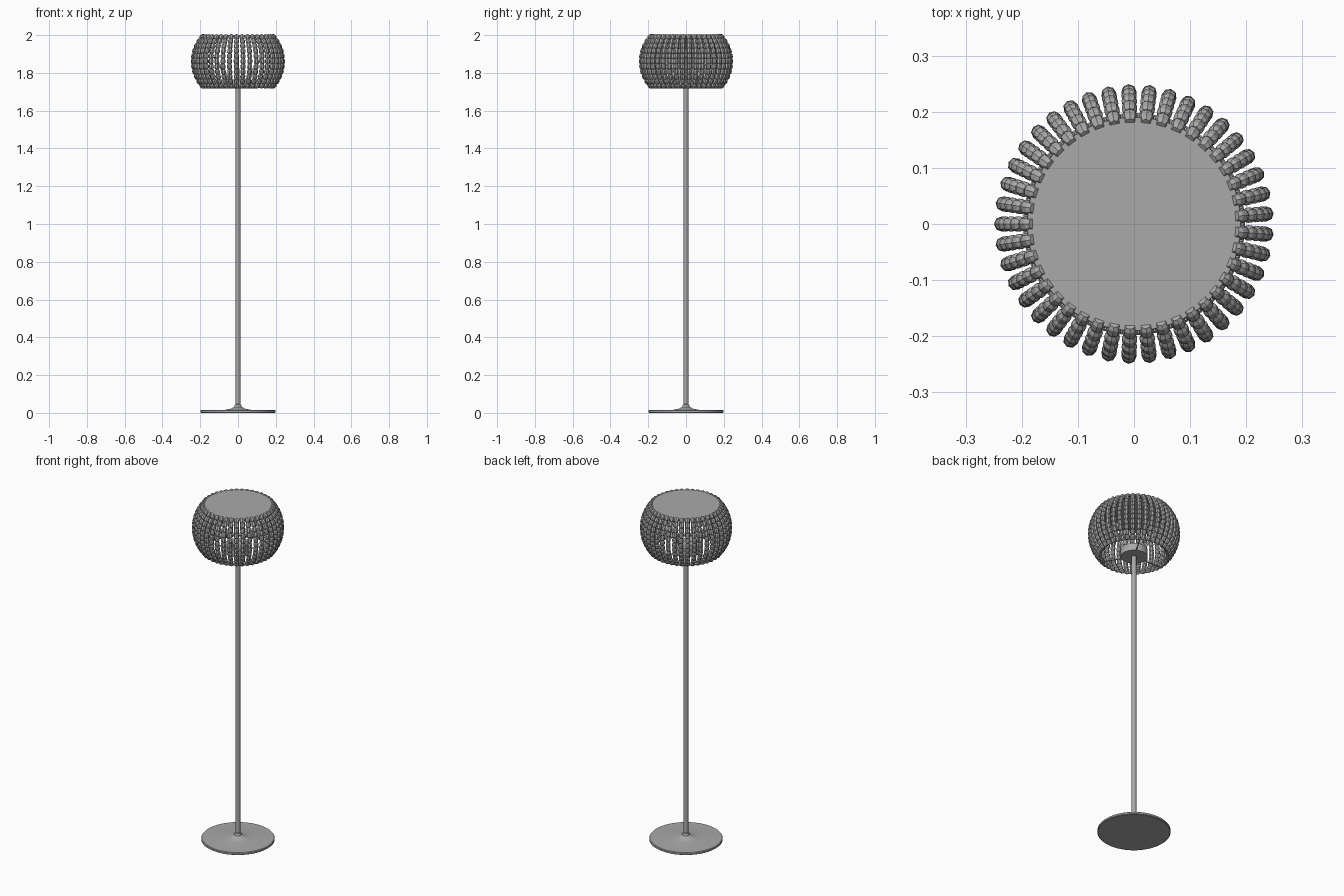
import bpy, bmesh
from math import sin, cos, pi, asin
from mathutils import Matrix, Vector

cube = bpy.data.objects.get("Cube")
if cube:
    bpy.data.objects.remove(cube)

metal = bpy.data.materials.new("satin grey")
GREY = (0.4, 0.4, 0.4, 1)
metal.diffuse_color = GREY
metal.use_nodes = True
metal.node_tree.nodes["Principled BSDF"].inputs["Base Color"].default_value = GREY


def lathe(bm, profile, sides, matrix=Matrix()):
    """Revolve (radius, height) pairs about z, capping both ends."""
    rings = [[bm.verts.new(matrix @ Vector((r * cos(2 * pi * i / sides), r * sin(2 * pi * i / sides), z)))
              for i in range(sides)] for r, z in profile]
    for low, high in zip(rings, rings[1:]):
        for i in range(sides):
            j = (i + 1) % sides
            bm.faces.new((low[i], low[j], high[j], high[i]))
    bm.faces.new(rings[0][::-1])
    bm.faces.new(rings[-1])


def rod(bm, start, end, radius, sides=10):
    start, end = Vector(start), Vector(end)
    axis = end - start
    turn = axis.to_track_quat('Z', 'Y').to_matrix().to_4x4()
    lathe(bm, [(radius, 0), (radius, axis.length)], sides, Matrix.Translation(start) @ turn)


def finish(bm, name, smooth=True):
    mesh = bpy.data.meshes.new(name)
    bm.to_mesh(mesh)
    bm.free()
    obj = bpy.data.objects.new(name, mesh)
    bpy.context.collection.objects.link(obj)
    mesh.materials.append(metal)
    if smooth:
        bpy.ops.object.select_all(action='DESELECT')
        obj.select_set(True)
        bpy.context.view_layer.objects.active = obj
        bpy.ops.object.shade_smooth_by_angle(angle=0.6)


def turned(name, profile, sides=64):
    bm = bmesh.new()
    lathe(bm, profile, sides)
    finish(bm, name)


def hoop(name, radius, z, thickness):
    bpy.ops.mesh.primitive_torus_add(major_radius=radius, minor_radius=thickness, major_segments=64,
                                     minor_segments=8, location=(0, 0, z))
    obj = bpy.context.object
    obj.name = name
    obj.data.materials.append(metal)
    bpy.ops.object.shade_smooth_by_angle(angle=0.9)


# Foot, pole and the drum that holds the lamps
turned("base_plate", [(0.194, 0), (0.198, 0.003), (0.198, 0.012), (0.195, 0.015), (0.07, 0.016),
                      (0.035, 0.023), (0.02, 0.032), (0.016, 0.045), (0.013, 0.046)])
turned("pole", [(0.0125, 0.01), (0.0125, 1.74)], 24)
turned("lamp_drum", [(0.073, 1.718), (0.073, 1.762), (0.068, 1.766)], 48)

# Cover and lower hoop of the shade
turned("shade_cover", [(0.188, 1.99), (0.191, 1.992), (0.191, 1.999), (0.19, 2.0)])
hoop("lower_hoop", 0.187, 1.724, 0.004)

# Three spokes carry the shade
bm = bmesh.new()
for k in range(3):
    a = pi + 2 * pi * k / 3
    rod(bm, (0.06 * cos(a), 0.06 * sin(a), 1.721), (0.187 * cos(a), 0.187 * sin(a), 1.721), 0.003, 8)
finish(bm, "shade_spokes")

# Lamps lean outward from the drum
bm = bmesh.new()
for k in range(4):
    a = pi * k / 2
    pts = [(r * cos(a), r * sin(a), z) for r, z in ((0.045, 1.76), (0.085, 1.82), (0.125, 1.885))]
    rod(bm, pts[0], pts[1], 0.009, 12)
    rod(bm, pts[1], pts[2], 0.006, 12)
finish(bm, "lamps")

# Columns of faceted beads strung along an arc
COLUMNS, ROWS = 41, 11
ARC, CENTRE_R, CENTRE_Z = 0.2, 0.036, 1.861
SPAN = 2 * asin(0.128 / ARC)
STEP = SPAN / (ROWS - 1)
H = ARC * STEP / 2
bead = [(0.009, -H), (0.0135, -H * 0.5), (0.0135, H * 0.5), (0.009, H)]
bm = bmesh.new()
for c in range(COLUMNS):
    spin = Matrix.Rotation(pi + 2 * pi * c / COLUMNS, 4, 'Z')
    for row in range(ROWS):
        t = -SPAN / 2 + row * STEP
        place = Matrix.Translation((CENTRE_R + ARC * cos(t), 0, CENTRE_Z + ARC * sin(t)))
        lathe(bm, bead, 8, spin @ place @ Matrix.Rotation(-t, 4, 'Y'))
finish(bm, "shade_beads", smooth=False)
